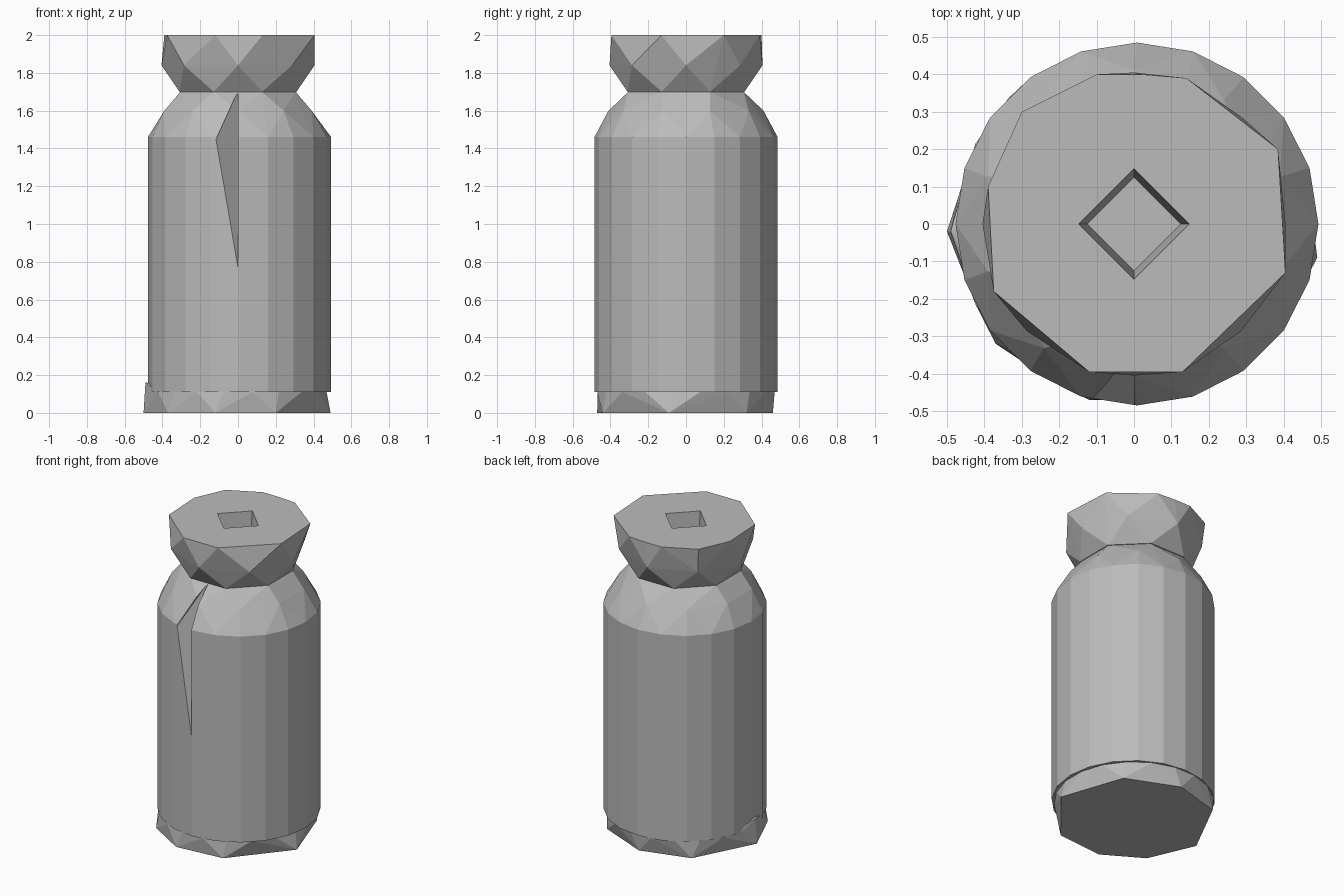
import bpy, bmesh
from math import sin, cos, tau

old = bpy.data.objects.get("Cube")
if old:
    bpy.data.objects.remove(old, do_unlink=True)

grey = bpy.data.materials.new("grey")
grey.use_nodes = True
grey.diffuse_color = (0.5, 0.5, 0.5, 1)
grey.node_tree.nodes["Principled BSDF"].inputs["Base Color"].default_value = (0.5, 0.5, 0.5, 1)


def ring(sides, radius, z, turn=0.0, cx=0.0):
    """Points of a regular polygon; turn is in steps of one side."""
    angles = [(i + turn) / sides * tau for i in range(sides)]
    return [(cx + radius * cos(a), radius * sin(a), z) for a in angles]


def hull(name, points):
    """Faceted solid wrapped around a set of points."""
    bm = bmesh.new()
    for p in points:
        bm.verts.new(p)
    res = bmesh.ops.convex_hull(bm, input=bm.verts)
    loose = [v for v in bm.verts if not v.link_faces]
    bmesh.ops.delete(bm, geom=loose, context='VERTS')
    bmesh.ops.dissolve_limit(bm, angle_limit=0.01, verts=bm.verts, edges=bm.edges)
    bmesh.ops.recalc_face_normals(bm, faces=bm.faces)
    mesh = bpy.data.meshes.new(name)
    bm.to_mesh(mesh)
    bm.free()
    mesh.materials.append(grey)
    obj = bpy.data.objects.new(name, mesh)
    bpy.context.collection.objects.link(obj)
    return obj


def carve(target, points):
    """Cut a convex hollow out of a part."""
    cutter = hull("cutter", points)
    mod = target.modifiers.new("cut", 'BOOLEAN')
    mod.operation = 'DIFFERENCE'
    mod.solver = 'EXACT'
    mod.object = cutter
    bpy.context.view_layer.objects.active = target
    bpy.ops.object.modifier_apply(modifier=mod.name)
    bpy.data.objects.remove(cutter, do_unlink=True)


# Base: uneven foot polygon rising to the round body, with a small raised corner
foot = [(-.5, -.02), (-.37, -.32), (-.12, -.47), (.2, -.44), (.49, -.09),
        (.35, .32), (.02, .46), (-.3, .37)]
hull("base", [(x, y, 0) for x, y in foot] + ring(20, .475, .11, .5)
     + [(-.49, -.02, .16)])

# Body with sloping faceted shoulder
body = hull("body", ring(20, .485, .11, 0, .008) + ring(20, .485, 1.46, 0, .008)
            + ring(10, .41, 1.6, .5) + ring(8, .33, 1.7, .5))

# Sharp dent on the front of the shoulder
dent = [(-.12, -.47, 1.44), (0, -.31, 1.705), (0, -.485, .76)]
carve(body, dent + [(x, y - .4, z) for x, y, z in dent])

# Flared cap with a faceted rim
rim = [(.02, .4), (.14, .39), (.385, .2), (.405, -.13), (.13, -.395),
       (-.12, -.395), (-.375, -.18), (-.39, .1), (-.3, .3), (-.1, .4)]
cap = hull("cap", ring(8, .335, 1.7, .5) + ring(8, .405, 1.84)
           + [(x, y, 2) for x, y in rim])

# Square socket in the top of the cap
carve(cap, ring(4, .15, 2.02) + ring(4, .125, 1.75))
